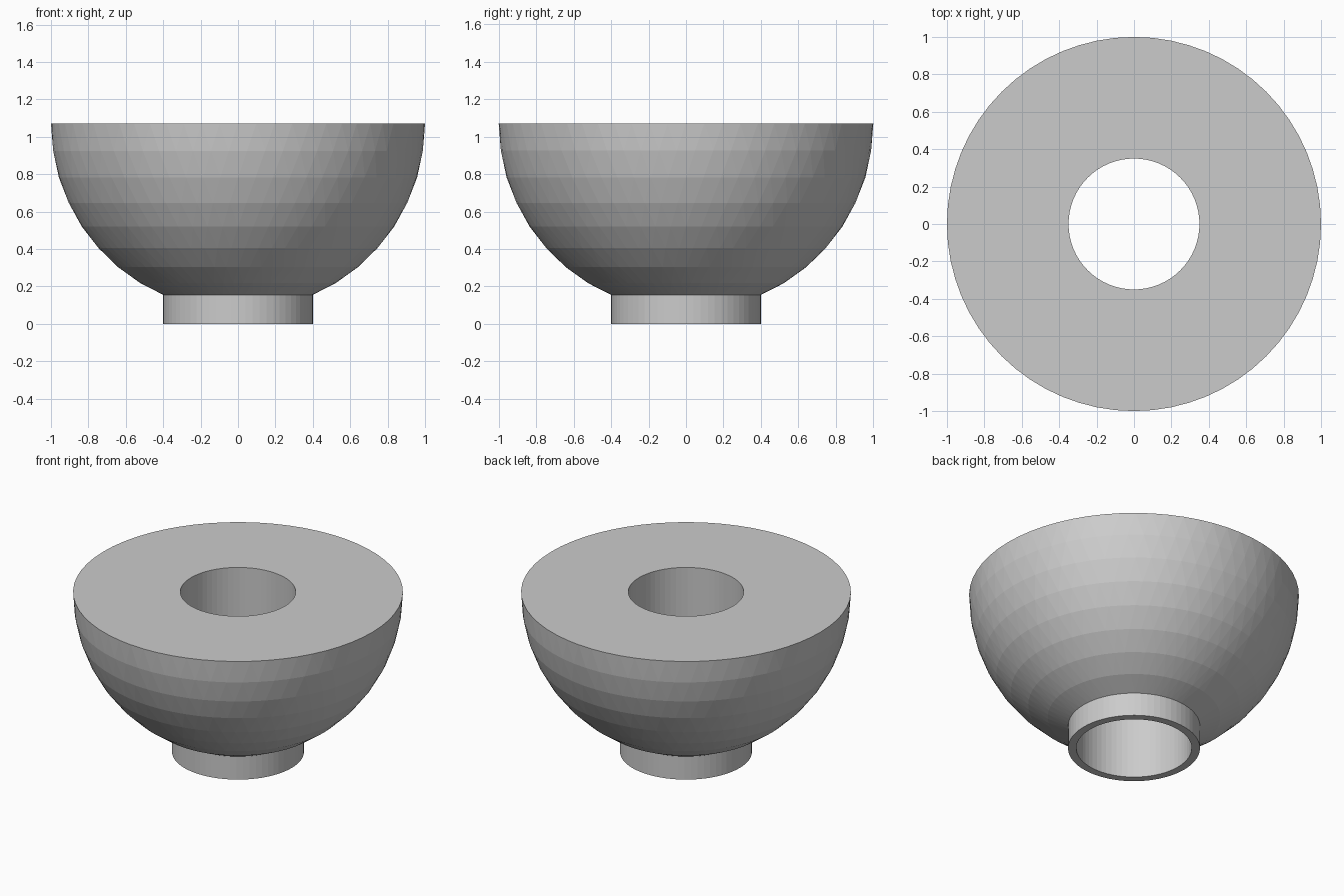
import bpy, bmesh
from math import sin, cos, radians, pi

if "Cube" in bpy.data.objects:
    bpy.data.objects.remove(bpy.data.objects["Cube"])

SEG = 64
TOP = 1.07            # height of the flat rim
BORE, FOOT = 0.35, 0.40
FOOT_TOP = 0.155
BANDS = 8             # faceted bands on the hemisphere

bm = bmesh.new()


def ring(r, z, shift=0.0):
    return [bm.verts.new((r * cos(2 * pi * (i + shift) / SEG),
                          r * sin(2 * pi * (i + shift) / SEG), z))
            for i in range(SEG)]


def join_quads(a, b):
    for i in range(SEG):
        j = (i + 1) % SEG
        bm.faces.new((a[i], a[j], b[j], b[i]))


def join_staggered(a, b, a_shifted):
    for i in range(SEG):
        j = (i + 1) % SEG
        if a_shifted:
            bm.faces.new((a[i], b[j], b[i]))
            bm.faces.new((a[i], a[j], b[j]))
        else:
            bm.faces.new((a[i], a[j], b[i]))
            bm.faces.new((b[i], a[j], b[j]))


# Hemispherical outside: rings of triangular facets
shell = []
for k in range(BANDS):
    t = radians(8.35 * k)
    shell.append(ring(cos(t), TOP - sin(t), 0.5 * (k % 2)))
shell.append(ring(FOOT, FOOT_TOP))
for k in range(BANDS):
    join_staggered(shell[k], shell[k + 1], k % 2 == 1)

# Foot ring, through bore and flat top
foot_outer = ring(FOOT, 0)
foot_inner = ring(BORE, 0)
bore_top = ring(BORE, TOP)
loops = [shell[-1], foot_outer, foot_inner, bore_top, shell[0]]
for a, b in zip(loops, loops[1:]):
    join_quads(a, b)

bmesh.ops.recalc_face_normals(bm, faces=bm.faces[:])
mesh = bpy.data.meshes.new("footed_bowl")
bm.to_mesh(mesh)
bm.free()
bowl = bpy.data.objects.new("footed_bowl", mesh)
bpy.context.collection.objects.link(bowl)
